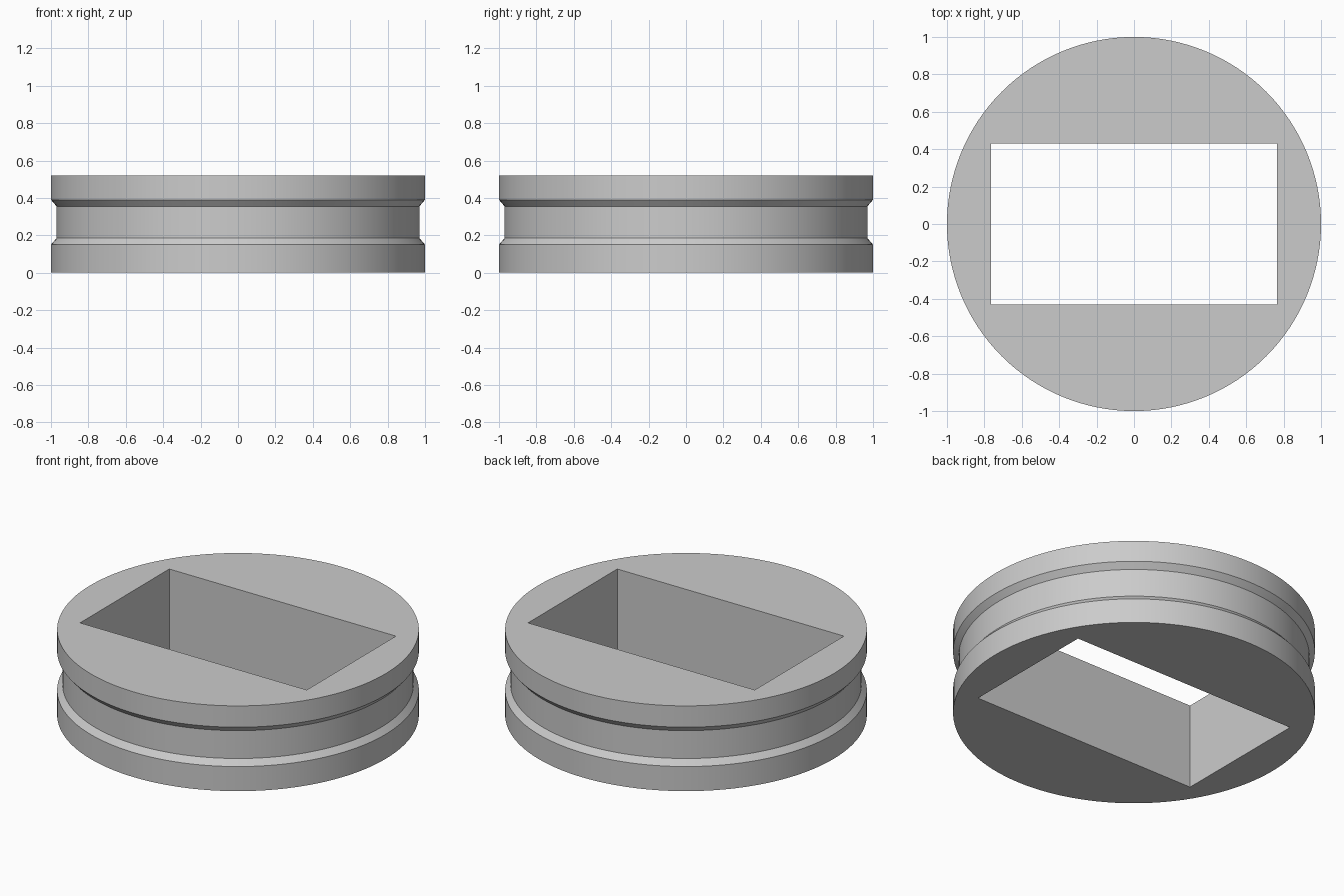
import bpy, bmesh, math

SEGMENTS = 128
HEIGHT = 0.52
# Outer wall from bottom to top: (radius, height)
PROFILE = [(1, 0), (1, 0.15), (0.97, 0.185), (0.97, 0.355), (1, 0.39), (1, HEIGHT)]

cube = bpy.data.objects.get("Cube")
if cube:
    bpy.data.objects.remove(cube, do_unlink=True)

grey = bpy.data.materials.new("light grey")
grey.use_nodes = True
colour = (0.6, 0.6, 0.6, 1)
grey.diffuse_color = colour
grey.node_tree.nodes["Principled BSDF"].inputs["Base Color"].default_value = colour

# Grooved disc: stacked rings joined by walls and closed with caps
bm = bmesh.new()
rings = []
for radius, z in PROFILE:
    angles = [2 * math.pi * i / SEGMENTS for i in range(SEGMENTS)]
    rings.append([bm.verts.new((radius * math.cos(a), radius * math.sin(a), z)) for a in angles])
for low, high in zip(rings, rings[1:]):
    for i in range(SEGMENTS):
        j = (i + 1) % SEGMENTS
        bm.faces.new((low[i], low[j], high[j], high[i]))
bm.faces.new(rings[0][::-1])
bm.faces.new(rings[-1])
mesh = bpy.data.meshes.new("grooved_disc")
bm.to_mesh(mesh)
bm.free()
mesh.materials.append(grey)
disc = bpy.data.objects.new("grooved_disc", mesh)
bpy.context.collection.objects.link(disc)

# Rectangular opening cut right through
bpy.ops.mesh.primitive_cube_add(size=1, location=(0, 0, HEIGHT / 2))
cutter = bpy.context.object
cutter.name = "opening_cutter"
cutter.scale = (1.53, 0.86, 1)
cutter.hide_render = True
cutter.data.materials.append(grey)
bpy.context.view_layer.update()

opening = disc.modifiers.new("opening", "BOOLEAN")
opening.operation = "DIFFERENCE"
opening.solver = "EXACT"
opening.object = cutter

bpy.ops.object.select_all(action="DESELECT")
disc.select_set(True)
bpy.context.view_layer.objects.active = disc
bpy.ops.object.modifier_apply(modifier=opening.name)
bpy.data.objects.remove(cutter, do_unlink=True)

# Round walls smooth, rims and opening sharp
bpy.ops.object.shade_smooth_by_angle(angle=math.radians(25))
